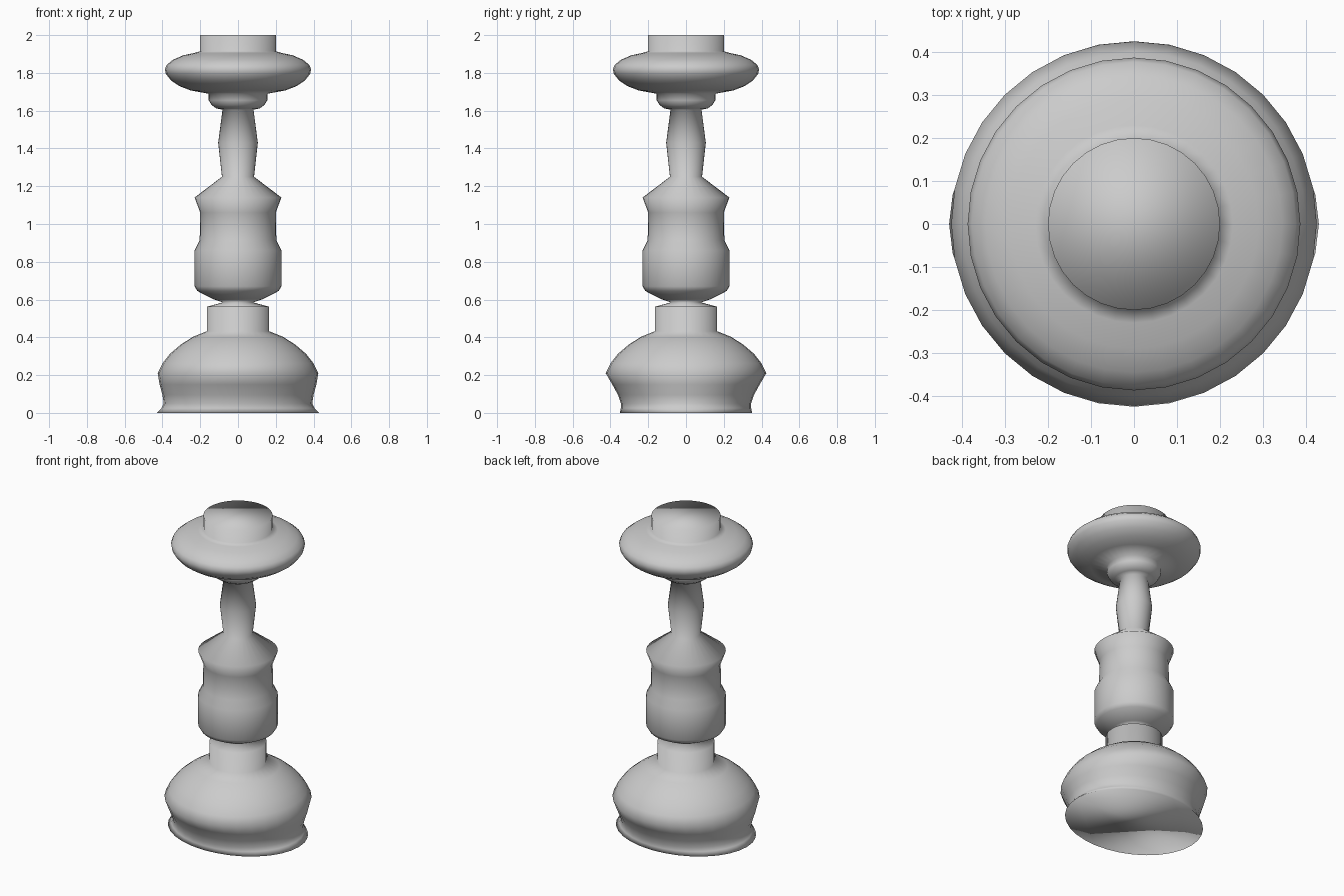
import bpy, bmesh
from math import sin, cos, tau

if "Cube" in bpy.data.objects:
    bpy.data.objects.remove(bpy.data.objects["Cube"])

SIDES = 32

# Rings as (x radius, y radius, z): the foot is slightly oval
foot = [(.43, .35, 0), (.405, .345, .025), (.393, .345, .05), (.40, .36, .095),
        (.415, .39, .15), (.425, .425, .21)]

# Round profile above the foot as (radius, z)
bell = [(.40, .262), (.36, .313), (.305, .36), (.24, .402), (.165, .432)]
collar = [(.165, .562), (.08, .585)]
body = [(.13, .602), (.215, .645), (.23, .67), (.23, .86), (.203, .915),
        (.2, 1.06), (.23, 1.14), (.085, 1.25)]
stem = [(.105, 1.43), (.082, 1.605)]
cup = [(.115, 1.612), (.14, 1.63), (.155, 1.655), (.157, 1.69)]
drip_pan = [(.25, 1.707), (.31, 1.73), (.355, 1.76), (.382, 1.795), (.387, 1.82),
            (.377, 1.843), (.345, 1.869), (.29, 1.893), (.23, 1.906), (.2, 1.915)]
socket = [(.2, 2.0)]

rings = foot + [(r, r, z) for r, z in bell + collar + body + stem + cup + drip_pan + socket]


def lathe(name, rings):
    bm = bmesh.new()
    loops = [[bm.verts.new((rx * cos(tau * i / SIDES), ry * sin(tau * i / SIDES), z))
              for i in range(SIDES)] for rx, ry, z in rings]
    for a, b in zip(loops, loops[1:]):
        for i in range(SIDES):
            j = (i + 1) % SIDES
            bm.faces.new((a[i], a[j], b[j], b[i]))
    # Flat caps underneath and on top
    bm.faces.new(loops[0][::-1])
    bm.faces.new(loops[-1])
    for f in bm.faces:
        f.smooth = True
    mesh = bpy.data.meshes.new(name)
    bm.to_mesh(mesh)
    bm.free()
    obj = bpy.data.objects.new(name, mesh)
    bpy.context.collection.objects.link(obj)
    return obj


# Whole turned candlestick, one continuous smooth surface
lathe("candlestick", rings)
